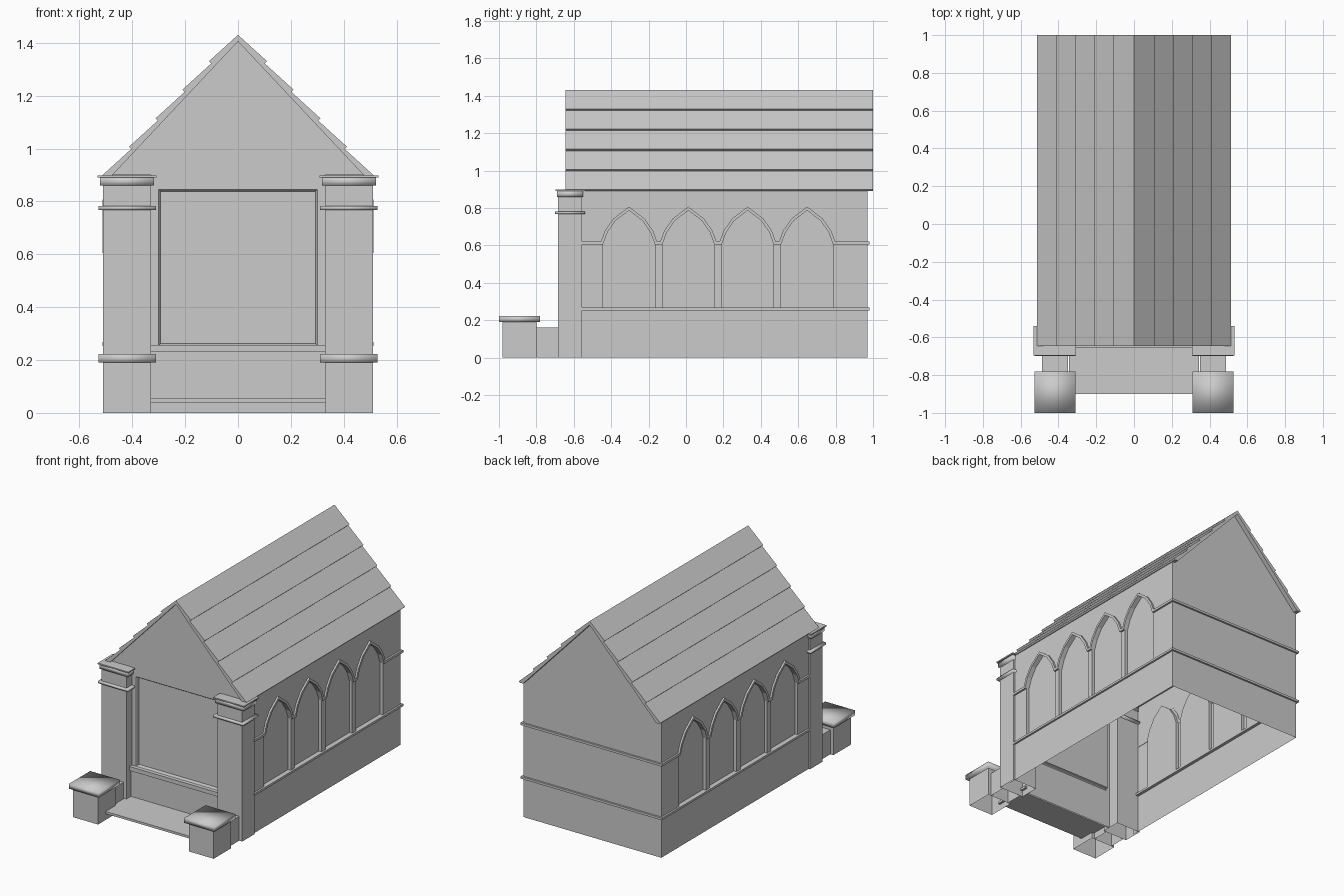
import bpy, bmesh
from mathutils import Vector

if "Cube" in bpy.data.objects:
    bpy.data.objects.remove(bpy.data.objects["Cube"])


def finish(bm, name, smooth=False, fix=True):
    if fix:
        bmesh.ops.recalc_face_normals(bm, faces=bm.faces)
    for f in bm.faces:
        f.smooth = smooth
    me = bpy.data.meshes.new(name)
    bm.to_mesh(me)
    bm.free()
    ob = bpy.data.objects.new(name, me)
    bpy.context.collection.objects.link(ob)
    return ob


def mirror(ob):
    m = ob.modifiers.new("mirror", 'MIRROR')
    m.use_mirror_merge = False
    return ob


def box(name, x, y, z, smooth=False):
    """Box from ranges; open underneath where it meets the ground."""
    bm = bmesh.new()
    bmesh.ops.create_cube(bm, size=1)
    for v in bm.verts:
        v.co = [r[0] if c < 0 else r[1] for c, r in zip(v.co, (x, y, z))]
    if z[0] == 0:
        low = [f for f in bm.faces if all(v.co.z < 1e-5 for v in f.verts)]
        bmesh.ops.delete(bm, geom=low, context='FACES_ONLY')
    return finish(bm, name, smooth, fix=False)


def prism(name, pts, axis, a, b):
    """Extrude a closed profile along x (pts = y,z) or y (pts = x,z)."""
    put = (lambda p, d: (d, p[0], p[1])) if axis == 'x' else (lambda p, d: (p[0], d, p[1]))
    bm = bmesh.new()
    face = bm.faces.new([bm.verts.new(put(p, a)) for p in pts])
    ext = bmesh.ops.extrude_face_region(bm, geom=[face], use_keep_orig=True)['geom']
    off = Vector(put((0, 0), b - a))
    for v in ext:
        if isinstance(v, bmesh.types.BMVert):
            v.co += off
    return finish(bm, name)


def offset_path(pts, d):
    """Mitred offset of an open path, to its upper side."""
    pts = [Vector(p) for p in pts]
    out = []
    for i, p in enumerate(pts):
        t0 = (p - pts[i - 1]).normalized() if i else None
        t1 = (pts[i + 1] - p).normalized() if i < len(pts) - 1 else None
        t0, t1 = t0 or t1, t1 or t0
        n0, n1 = Vector((-t0.y, t0.x)), Vector((-t1.y, t1.x))
        n = n0 + n1
        out.append(p + n * (2 * d / n.length_squared))
    return [tuple(p) for p in out]


WALL, BACK, FRONT = 0.50, 0.97, -0.63
half = [(-0.139, 0.605), (-0.115, 0.67), (-0.072, 0.732), (0, 0.787)]
arch = half + [(-y, z) for y, z in half[-2::-1]]
centres = [-0.305 + 0.3175 * i for i in range(4)]

# Side walls: outer skin with arched recesses
bm = bmesh.new()
outline = [(-0.6, 0.26)]
for c in centres:
    bay = [(c - 0.139, 0.26)] + [(c + y, z) for y, z in arch] + [(c + 0.139, 0.26)]
    outline += bay
    front = [bm.verts.new((WALL, y, z)) for y, z in bay]
    rear = [bm.verts.new((WALL - 0.02, y, z)) for y, z in bay]
    bm.faces.new(rear)
    for i in range(len(bay)):
        j = (i + 1) % len(bay)
        bm.faces.new((front[i], front[j], rear[j], rear[i]))
outline += [(BACK, 0.26), (BACK, 0.91), (-0.6, 0.91)]
bm.faces.new([bm.verts.new((WALL, y, z)) for y, z in outline])
bm.faces.new([bm.verts.new((WALL, y, z)) for y, z in
              ((-0.6, 0), (BACK, 0), (BACK, 0.26), (-0.6, 0.26))])
bmesh.ops.remove_doubles(bm, verts=bm.verts, dist=1e-5)
mirror(finish(bm, "side_wall"))

# Hood moulding running along the wall and over the arches
path = [(-0.56, 0.605)]
for c in centres:
    path += [(c + y, z) for y, z in arch]
path.append((BACK + 0.01, 0.605))
mirror(prism("arch_moulding", path + offset_path(path, 0.016)[::-1], 'x', WALL - 0.002, WALL + 0.012))
mirror(box("side_string_course", (WALL - 0.02, WALL + 0.012), (-0.56, BACK + 0.01), (0.253, 0.267)))

# Back wall with its two string courses
bm = bmesh.new()
bm.faces.new([bm.verts.new((x, BACK, z)) for x, z in
              ((0.5, 0), (-0.5, 0), (-0.5, 0.89), (0, 1.41), (0.5, 0.89))])
finish(bm, "back_wall", fix=False)
for z in (0.253, 0.605):
    box("back_string_course", (-0.512, 0.512), (BACK - 0.002, BACK + 0.012), (z, z + 0.015))

# Front gable wall, notched for the large panel
bm = bmesh.new()
side = [(0.30, 0.845), (0.30, 0.25), (0.33, 0.25), (0.33, 0.9), (0.49, 0.9)]
loop = side + [(0, 1.41)] + [(-x, z) for x, z in side[::-1]]
bm.faces.new([bm.verts.new((x, FRONT, z)) for x, z in loop])
finish(bm, "front_gable", fix=False)

# Framed front panel
bm = bmesh.new()
f = bm.faces.new([bm.verts.new((x, FRONT, z)) for x, z in
                  ((-0.30, 0.255), (0.30, 0.255), (0.30, 0.845), (-0.30, 0.845))])
for t, d in ((0.005, 0.01), (0.005, -0.004), (0.005, -0.02)):
    bmesh.ops.inset_individual(bm, faces=[f], thickness=t, depth=d)
finish(bm, "front_panel", fix=False)

# Base wall, sill and step at the front
box("front_base", (-0.33, 0.33), (-0.64, FRONT), (0, 0.23))
box("front_sill", (-0.33, 0.33), (-0.655, FRONT), (0.23, 0.257))
box("front_step", (-0.345, 0.345), (-0.90, -0.64), (0.04, 0.055))

# Main piers with band and cap
mirror(box("main_pier", (0.33, 0.51), (-0.685, -0.555), (0, 0.88)))
mirror(box("pier_band", (0.31, 0.527), (-0.70, -0.54), (0.768, 0.782), True))
mirror(box("pier_cap", (0.317, 0.522), (-0.69, -0.55), (0.86, 0.89), True))
mirror(box("pier_cap_plate", (0.308, 0.531), (-0.697, -0.54), (0.89, 0.898)))

# Low entrance piers and linking walls
mirror(box("low_pier", (0.33, 0.51), (-0.98, -0.80), (0, 0.19)))
mirror(box("low_pier_cap", (0.31, 0.527), (-1.0, -0.78), (0.19, 0.222), True))
mirror(box("low_wall", (0.35, 0.488), (-0.80, -0.685), (0, 0.16)))

# Roof: five overlapping courses per slope
ridge, eave = Vector((0, 1.43)), Vector((0.505, 0.89))
lift = Vector((0.73, 0.683)) * 0.012
slope = []
for i in range(1, 6):
    p = ridge.lerp(eave, i / 5)
    slope.append(tuple(p + lift))
    slope.append(tuple(p))
slope.append((0.482, 0.892))
profile = [tuple(ridge)] + slope + [(0, 1.405)] + [(-x, z) for x, z in slope[::-1]]
prism("roof", profile, 'y', -0.645, 1.0)
